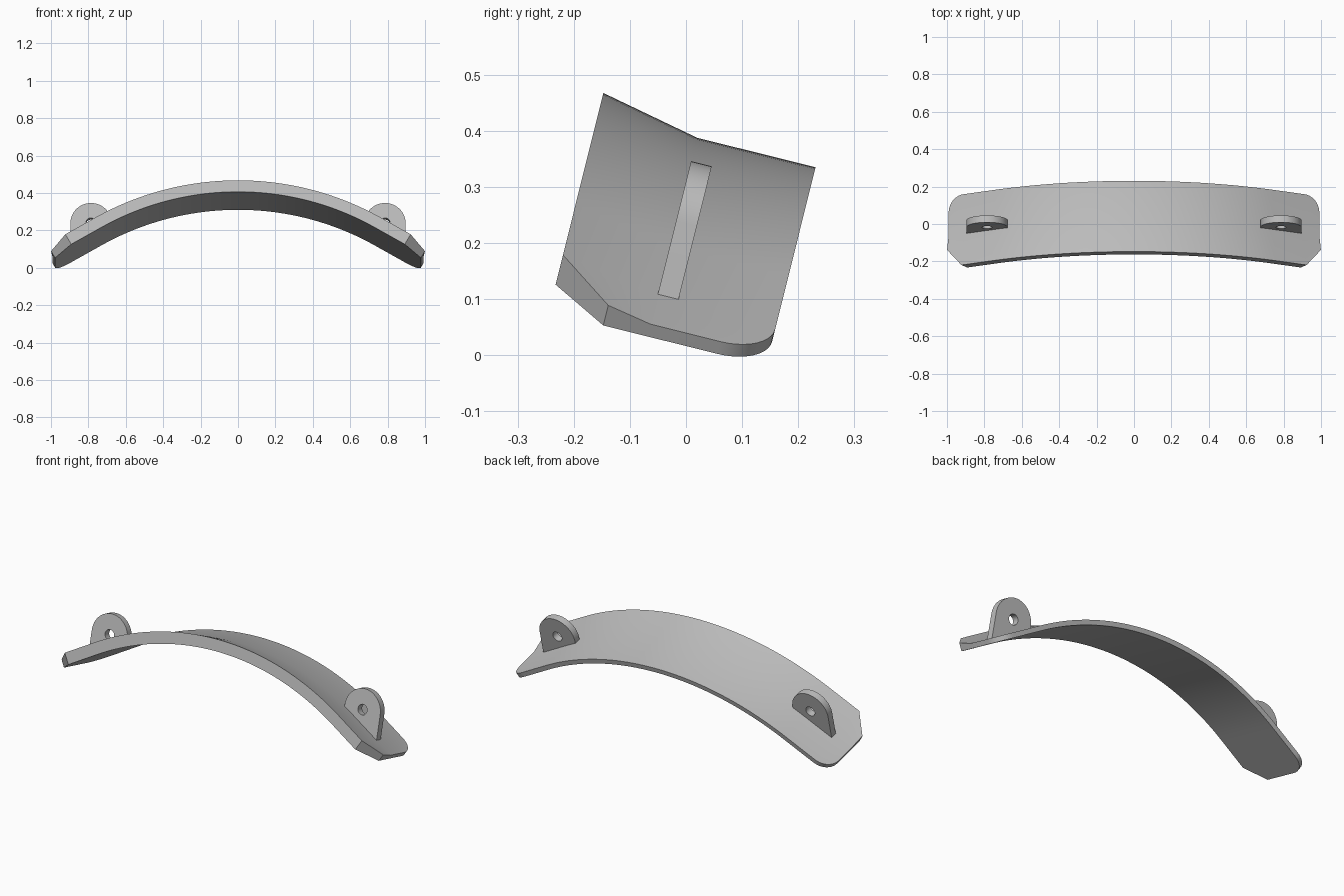
import bpy, bmesh
from math import sin, cos, pi, radians, sqrt
from mathutils import Matrix, Vector

if "Cube" in bpy.data.objects:
    bpy.data.objects.remove(bpy.data.objects["Cube"])

grey = bpy.data.materials.new("plain_grey")
grey.use_nodes = True
GREY = (0.5, 0.5, 0.5, 1)
grey.diffuse_color = GREY
grey.node_tree.nodes["Principled BSDF"].inputs["Base Color"].default_value = GREY

TILT = Matrix.Rotation(radians(-14), 4, 'X')   # whole model leans forward
RADIUS, BEND = 1.459, radians(30)              # underside arc, then straight ends
CROWN = 0.355                                  # underside height at the middle
FRONT, KINK, BACK = -0.256, -0.0745, 0.143
THIN, FLARE = 0.026, 0.037
END, CORNER, CHAMFER = 1.051, 0.09, 0.1        # half length along the arc


def on_arch(s, v, h):
    """Point at arc length s, depth v and height h above the underside."""
    side = -1 if s < 0 else 1
    s = abs(s)
    a = min(s / RADIUS, BEND)
    rest = max(0, s - RADIUS * BEND)
    x = (RADIUS + h) * sin(a) + rest * cos(a)
    w = CROWN - RADIUS + (RADIUS + h) * cos(a) - rest * sin(a)
    return Vector((side * x, v, w))


def thickness(v):
    return THIN + FLARE * max(0, (KINK - v) / (KINK - FRONT))


def finish(obj):
    obj.data.materials.clear()
    obj.data.materials.append(grey)
    bpy.ops.object.select_all(action='DESELECT')
    obj.select_set(True)
    bpy.context.view_layer.objects.active = obj
    bpy.ops.object.shade_smooth_by_angle(angle=radians(30))


# Arched plate: cross-sections joined along the arc
half = [RADIUS * BEND * i / 24 for i in range(25)]
half += [END - CHAMFER]
half += [END - CORNER + CORNER * sin(pi / 2 * i / 10) for i in range(11)]
stations = [-s for s in reversed(half[1:])] + half

bm = bmesh.new()
rings = []
for s in stations:
    front = FRONT + max(0, abs(s) - (END - CHAMFER))
    cut = min(CORNER, max(0, abs(s) - (END - CORNER)))
    back = BACK - CORNER + sqrt(max(0, CORNER ** 2 - cut ** 2))
    section = [(front, 0), (back, 0), (back, THIN), (KINK, THIN), (front, thickness(front))]
    rings.append([bm.verts.new(on_arch(s, v, h)) for v, h in section])
for a, b in zip(rings, rings[1:]):
    for i in range(5):
        j = (i + 1) % 5
        bm.faces.new((a[i], a[j], b[j], b[i]))
bm.faces.new(rings[0])
bm.faces.new(rings[-1])
bmesh.ops.recalc_face_normals(bm, faces=bm.faces)
bm.transform(TILT)
mesh = bpy.data.meshes.new("arched_plate")
bm.to_mesh(mesh)
bm.free()
plate = bpy.data.objects.new("arched_plate", mesh)
bpy.context.collection.objects.link(plate)
finish(plate)


# Upright lugs: round-topped tabs with a pin hole
def add_lug(name, side):
    cx, cw, r, hole = 0.786, 0.228, 0.11, 0.028
    outline = [(cx + r * cos(pi * i / 24), cw + r * sin(pi * i / 24)) for i in range(25)]
    outline += [(cx - r, 0.208), (cx + r, 0.085)]
    ring = [(cx + hole * cos(pi * i / 12), cw + hole * sin(pi * i / 12)) for i in range(24)]
    curve = bpy.data.curves.new(name, 'CURVE')
    curve.dimensions = '2D'
    curve.fill_mode = 'BOTH'
    curve.extrude = 0.019
    for pts in (outline, ring):
        spline = curve.splines.new('POLY')
        spline.points.add(len(pts) - 1)
        for p, (x, w) in zip(spline.points, pts):
            p.co = (side * x, w, 0, 1)
        spline.use_cyclic_u = True
    lug = bpy.data.objects.new(name, curve)
    bpy.context.collection.objects.link(lug)
    lug.matrix_world = TILT @ Matrix.Translation((0, -0.056, 0)) @ Matrix.Rotation(pi / 2, 4, 'X')
    bpy.ops.object.select_all(action='DESELECT')
    lug.select_set(True)
    bpy.context.view_layer.objects.active = lug
    bpy.ops.object.convert(target='MESH')
    lug = bpy.context.view_layer.objects.active
    bm = bmesh.new()
    bm.from_mesh(lug.data)
    bmesh.ops.remove_doubles(bm, verts=bm.verts, dist=0.0001)
    bmesh.ops.recalc_face_normals(bm, faces=bm.faces)
    bm.to_mesh(lug.data)
    bm.free()
    finish(lug)


add_lug("left_lug", 1)
add_lug("right_lug", -1)
